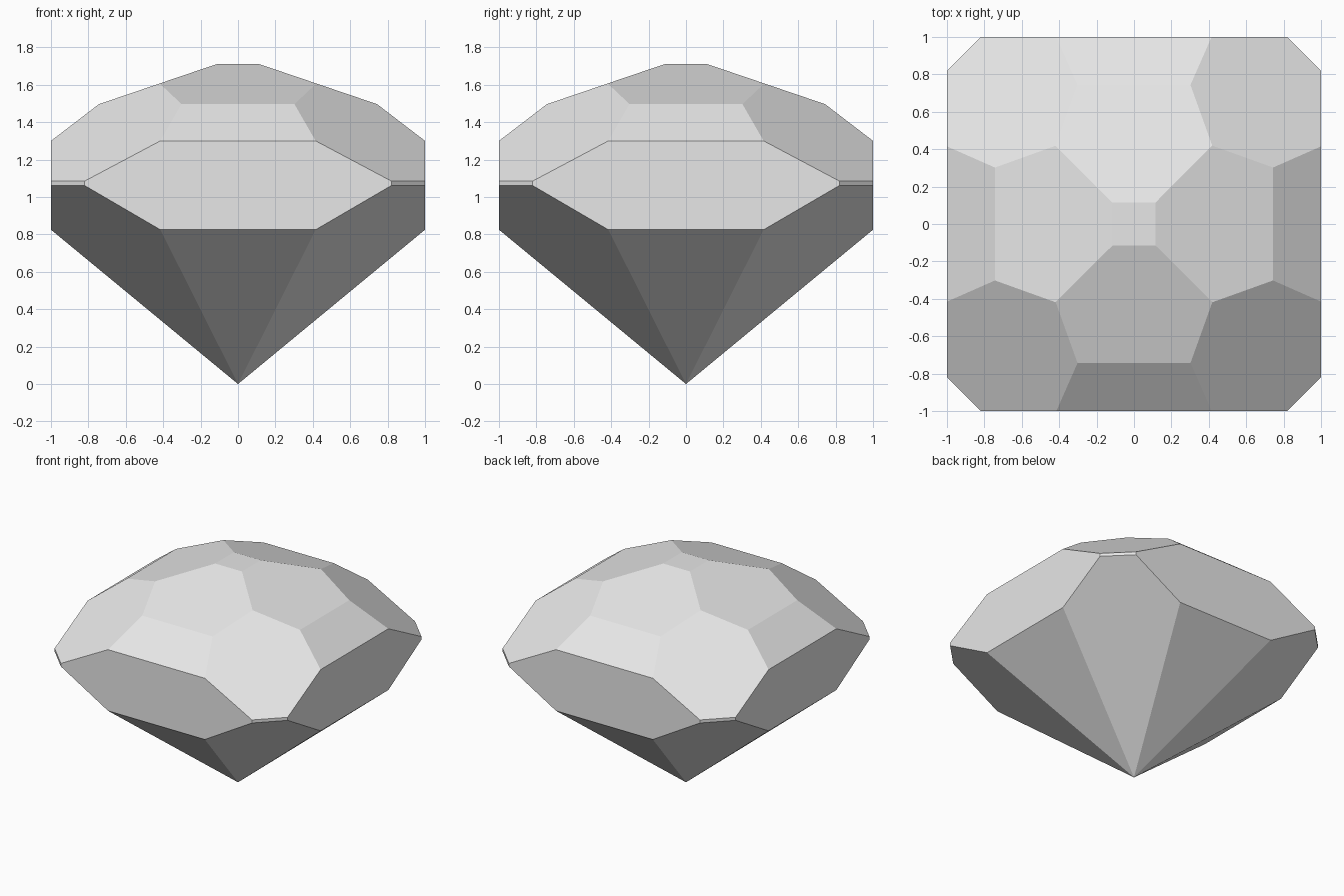
import bpy, bmesh
from math import sin, cos, pi, sqrt
from mathutils import Vector, Matrix

default = bpy.data.objects.get("Cube")
if default:
    bpy.data.objects.remove(default, do_unlink=True)

# Pale grey stone
stone = bpy.data.materials.new("pale grey stone")
stone.use_nodes = True
grey = (0.8, 0.8, 0.8, 1)
stone.diffuse_color = grey
stone.node_tree.nodes["Principled BSDF"].inputs["Base Color"].default_value = grey


def grind(bm, radius, height, slope, turn, up):
    """Grind one flat facet that passes through (radius, height)."""
    out = Vector((cos(turn), sin(turn), 0))
    normal = out if slope is None else (out * slope + Vector((0, 0, up))).normalized()
    bmesh.ops.bisect_plane(bm, geom=bm.verts[:] + bm.edges[:] + bm.faces[:], dist=1e-5,
                           plane_co=out * radius + Vector((0, 0, height)),
                           plane_no=normal, clear_outer=True)
    bmesh.ops.holes_fill(bm, edges=[e for e in bm.edges if e.is_boundary], sides=0)


# Rough block: the sides and the flat table on top
bm = bmesh.new()
bmesh.ops.create_cube(bm, size=2, matrix=Matrix.Translation((0, 0, 0.71)))

# Facet rings: radius, height, slope, first turn, up or down
r2 = sqrt(2)
rings = [
    (1.82 / r2, 1.07, None, pi / 4, 0),          # girdle corners
    (0.115, 1.71, 0.34, 0, 1),                   # upper crown
    (1.0, 1.30, 0.765, 0, 1),                    # lower crown
    (1.415 / r2, 1.30, 0.531 * r2, pi / 4, 1),   # crown corners
    (0, 0, 0.825, 0, -1),                        # pavilion sides
    (0, 0, 0.583 * r2, pi / 4, -1),              # pavilion corners
]
for radius, height, slope, start, up in rings:
    for quarter in range(4):
        grind(bm, radius, height, slope, start + quarter * pi / 2, up)

bmesh.ops.remove_doubles(bm, verts=bm.verts[:], dist=1e-4)
bmesh.ops.recalc_face_normals(bm, faces=bm.faces[:])
mesh = bpy.data.meshes.new("cut_gem")
bm.to_mesh(mesh)
bm.free()
mesh.materials.append(stone)
gem = bpy.data.objects.new("cut_gem", mesh)
bpy.context.collection.objects.link(gem)
